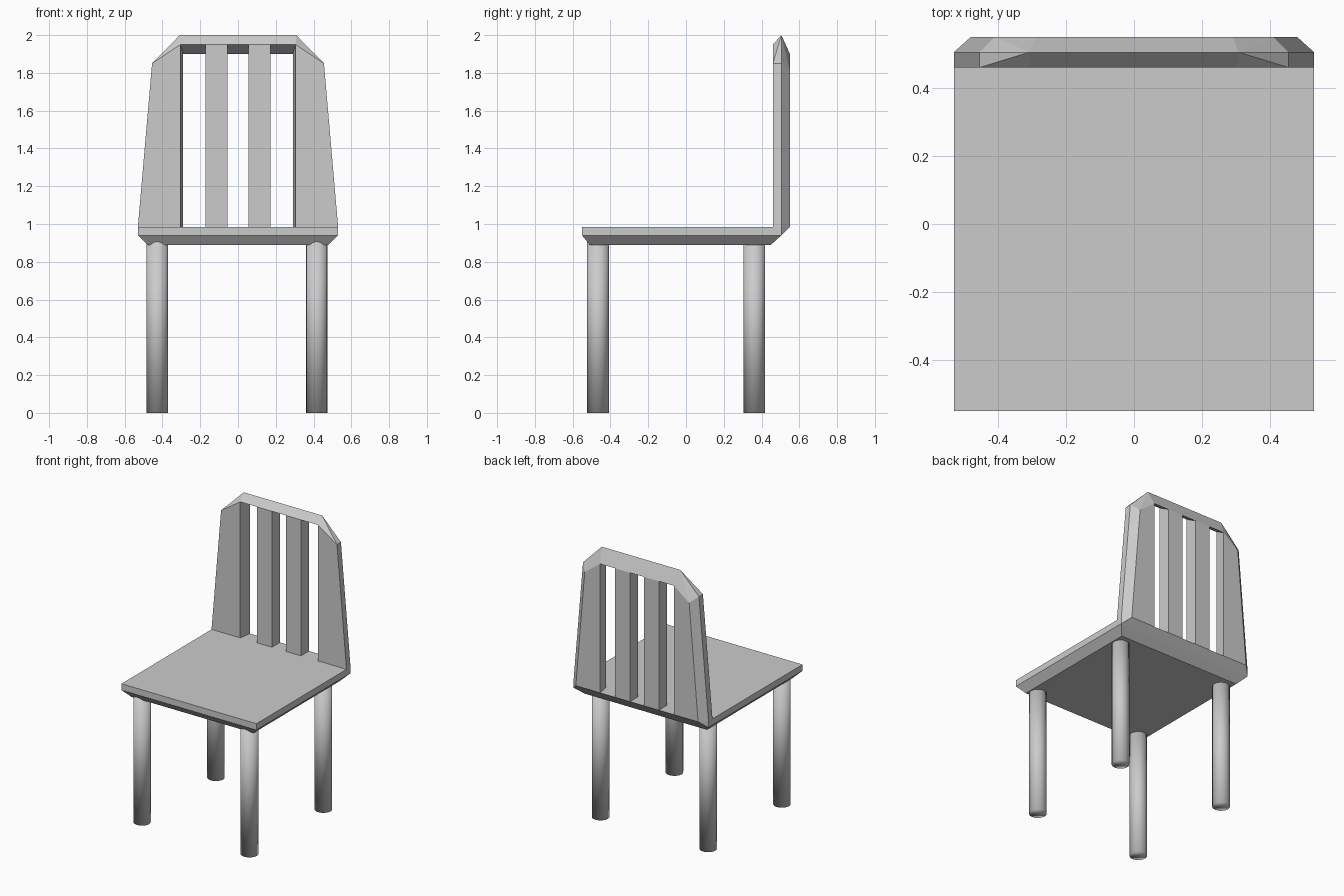
import bpy, bmesh, math

if "Cube" in bpy.data.objects:
    bpy.data.objects.remove(bpy.data.objects["Cube"])

# back-rest depth layers: front face, ridge, rear face
YF, YM, YB = 0.46, 0.505, 0.55
SEAT_TOP, SEAT_MID, SEAT_LOW = 0.985, 0.94, 0.89


def hull(name, points):
    """Faceted solid wrapped around a few corner points."""
    bm = bmesh.new()
    for p in points:
        bm.verts.new(p)
    res = bmesh.ops.convex_hull(bm, input=bm.verts[:])
    loose = [v for v in bm.verts if not v.link_faces]
    bmesh.ops.delete(bm, geom=loose, context='VERTS')
    bmesh.ops.dissolve_limit(bm, angle_limit=math.radians(1),
                             verts=bm.verts[:], edges=bm.edges[:])
    bmesh.ops.recalc_face_normals(bm, faces=bm.faces[:])
    me = bpy.data.meshes.new(name)
    bm.to_mesh(me)
    bm.free()
    ob = bpy.data.objects.new(name, me)
    bpy.context.collection.objects.link(ob)
    return ob


def both(points):
    """Points plus their mirror across x = 0."""
    return [(s * x, y, z) for s in (1, -1) for x, y, z in points]


# seat: chamfered underneath and along the rear edge
hull("seat", both([
    (0.53, -0.55, SEAT_TOP), (0.53, YM, SEAT_TOP), (0.48, YB, SEAT_TOP),
    (0.53, -0.55, SEAT_MID), (0.53, YM, SEAT_MID),
    (0.48, -0.51, SEAT_LOW), (0.48, 0.45, SEAT_LOW)]))

# top rail: triangular bar
hull("top_rail", both([(0.305, YF, 1.95), (0.308, YM, 2.0), (0.29, YB, 1.90)]))

for side, s in (("left", -1), ("right", 1)):
    # tapered side panel of the back
    panel = [
        (0.305, YF, SEAT_TOP), (0.53, YF, SEAT_TOP), (0.455, YF, 1.85), (0.305, YF, 1.95),
        (0.53, YM, SEAT_TOP), (0.455, YM, 1.85), (0.308, YM, 2.0),
        (0.29, YB, SEAT_TOP), (0.48, YB, SEAT_TOP), (0.41, YB, 1.81), (0.29, YB, 1.90)]
    hull(side + "_back_panel", [(s * x, y, z) for x, y, z in panel])

    # slat, cut to the slope of the rail
    slat = [(x, y, z) for x in (0.055, 0.172)
            for y, top in ((YF, 1.95), (YB, 1.90)) for z in (SEAT_TOP, top)]
    hull(side + "_slat", [(s * x, y, z) for x, y, z in slat])

    # round legs, running up into the seat
    for end, y in (("front", -0.466), ("back", 0.362)):
        h = 0.93
        bpy.ops.mesh.primitive_cylinder_add(
            vertices=16, radius=0.0575, depth=h,
            location=(s * 0.422 - 0.005, y, h / 2))
        leg = bpy.context.object
        leg.name = f"{end}_{side}_leg"
        bpy.ops.object.shade_smooth()
